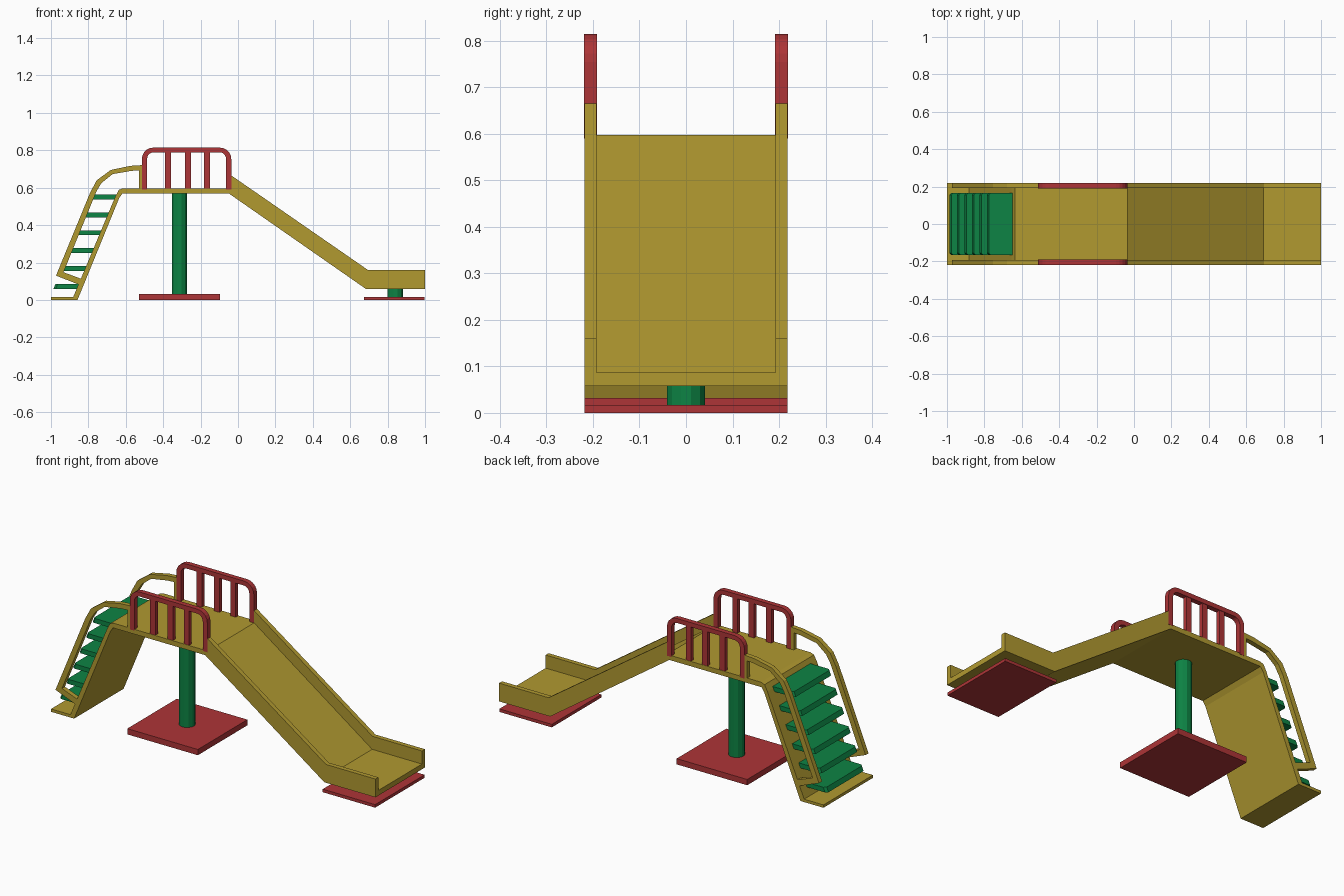
import bpy, bmesh, math

if "Cube" in bpy.data.objects:
    bpy.data.objects.remove(bpy.data.objects["Cube"])


def material(name, rgb):
    m = bpy.data.materials.new(name)
    m.diffuse_color = (*rgb, 1)
    m.use_nodes = True
    m.node_tree.nodes["Principled BSDF"].inputs["Base Color"].default_value = m.diffuse_color
    return m


YELLOW = material("mustard yellow", (0.44, 0.32, 0.03))
RED = material("red", (0.42, 0.035, 0.038))
GREEN = material("green", (0.004, 0.23, 0.058))
W, INNER = 0.218, 0.192  # outer half width, inner face of the side parts


def finish(bm, name, mat):
    bmesh.ops.recalc_face_normals(bm, faces=bm.faces)
    me = bpy.data.meshes.new(name)
    bm.to_mesh(me)
    bm.free()
    me.materials.append(mat)
    ob = bpy.data.objects.new(name, me)
    bpy.context.collection.objects.link(ob)
    return ob


def extrude(name, pts, vec, mat):
    """Extrude a closed outline of 3D points along vec."""
    bm = bmesh.new()
    f = bm.faces.new([bm.verts.new(p) for p in pts])
    r = bmesh.ops.extrude_face_region(bm, geom=[f], use_keep_orig=True)
    bmesh.ops.translate(bm, vec=vec,
                        verts=[v for v in r["geom"] if isinstance(v, bmesh.types.BMVert)])
    return finish(bm, name, mat)


def prism(name, prof, y0, y1, mat):
    return extrude(name, [(x, y0, z) for x, z in prof], (0, y1 - y0, 0), mat)


def both_sides(name, prof, mat, inner=INNER, outer=W):
    prism(name + "_front", prof, -outer, -inner, mat)
    prism(name + "_back", prof, inner, outer, mat)


def box(name, x0, x1, z0, z1, mat):
    return prism(name, [(x0, z0), (x1, z0), (x1, z1), (x0, z1)], -W, W, mat)


def column(name, x, z0, z1, r, mat):
    pts = [(x + r * math.cos(a), r * math.sin(a), z0)
           for a in (math.tau * (i + 0.5) / 12 for i in range(12))]
    extrude(name, pts, (0, 0, z1 - z0), mat)


# one continuous sheet: foot, ladder back, platform, chute floor
prism("deck_and_chute",
      [(-1, 0), (-0.858, 0), (-0.635, 0.545), (-0.618, 0.57), (-0.05, 0.57),
       (0.685, 0.058), (1, 0.058), (1, 0.087), (0.693, 0.087), (-0.035, 0.597),
       (-0.615, 0.597), (-0.637, 0.589), (-0.655, 0.555), (-0.881, 0.016), (-1, 0.016)],
      -W, W, YELLOW)

# chute side walls
both_sides("chute_wall",
           [(-0.05, 0.57), (0.685, 0.058), (1, 0.058), (1, 0.16), (0.695, 0.16),
            (-0.035, 0.665)], YELLOW)

# ladder handrails with the lower return and the upper post
both_sides("handrail",
           [(-0.973, 0.13), (-0.79, 0.575), (-0.755, 0.64), (-0.68, 0.695), (-0.575, 0.717),
            (-0.51, 0.721), (-0.51, 0.59), (-0.53, 0.59), (-0.53, 0.693), (-0.57, 0.69),
            (-0.67, 0.673), (-0.73, 0.625), (-0.757, 0.58), (-0.933, 0.148),
            (-0.83, 0.11), (-0.846, 0.08)], YELLOW)

# ladder steps, slanted along the ladder with clipped front corners
SLOPE = (0.655 - 0.881) / (0.016 - 0.555)
for i in range(6):
    top = 0.085 + 0.0957 * i
    z = top - 0.026
    x1 = -0.881 + SLOPE * (z - 0.016) + 0.004
    x0, h, c = x1 - 0.128, 0.167, 0.012
    extrude(f"step_{i + 1}",
            [(x1, -h, z), (x1, h, z), (x0 + c, h, z), (x0, h - c, z),
             (x0, c - h, z), (x0 + c, -h, z)],
            (SLOPE * 0.026, 0, 0.026), GREEN)


# guard rails: rounded hoop with three bars
def arch(x0, x1, ztop, r, n=5):
    pts = [(x0, 0.59)]
    for cx, a0 in ((x0 + r, math.pi), (x1 - r, math.pi / 2)):
        for k in range(n + 1):
            a = a0 - math.pi / 2 * k / n
            pts.append((cx + r * math.cos(a), ztop - r + r * math.sin(a)))
    return pts + [(x1, 0.59)]


both_sides("guard_hoop",
           arch(-0.514, -0.036, 0.814, 0.06) + arch(-0.486, -0.064, 0.789, 0.034)[::-1], RED,
           INNER - 0.001, W + 0.001)
for i, x in enumerate((-0.375, -0.267, -0.166)):
    both_sides(f"guard_bar_{i + 1}",
               [(x - 0.016, 0.59), (x + 0.016, 0.59), (x + 0.016, 0.795), (x - 0.016, 0.795)],
               RED, INNER + 0.002, W - 0.002)

# supports
box("main_base", -0.53, -0.095, 0, 0.032, RED)
column("main_column", -0.313, 0.03, 0.575, 0.042, GREEN)
box("chute_base", 0.675, 0.998, 0, 0.017, RED)
column("chute_column", 0.841, 0.015, 0.062, 0.042, GREEN)
